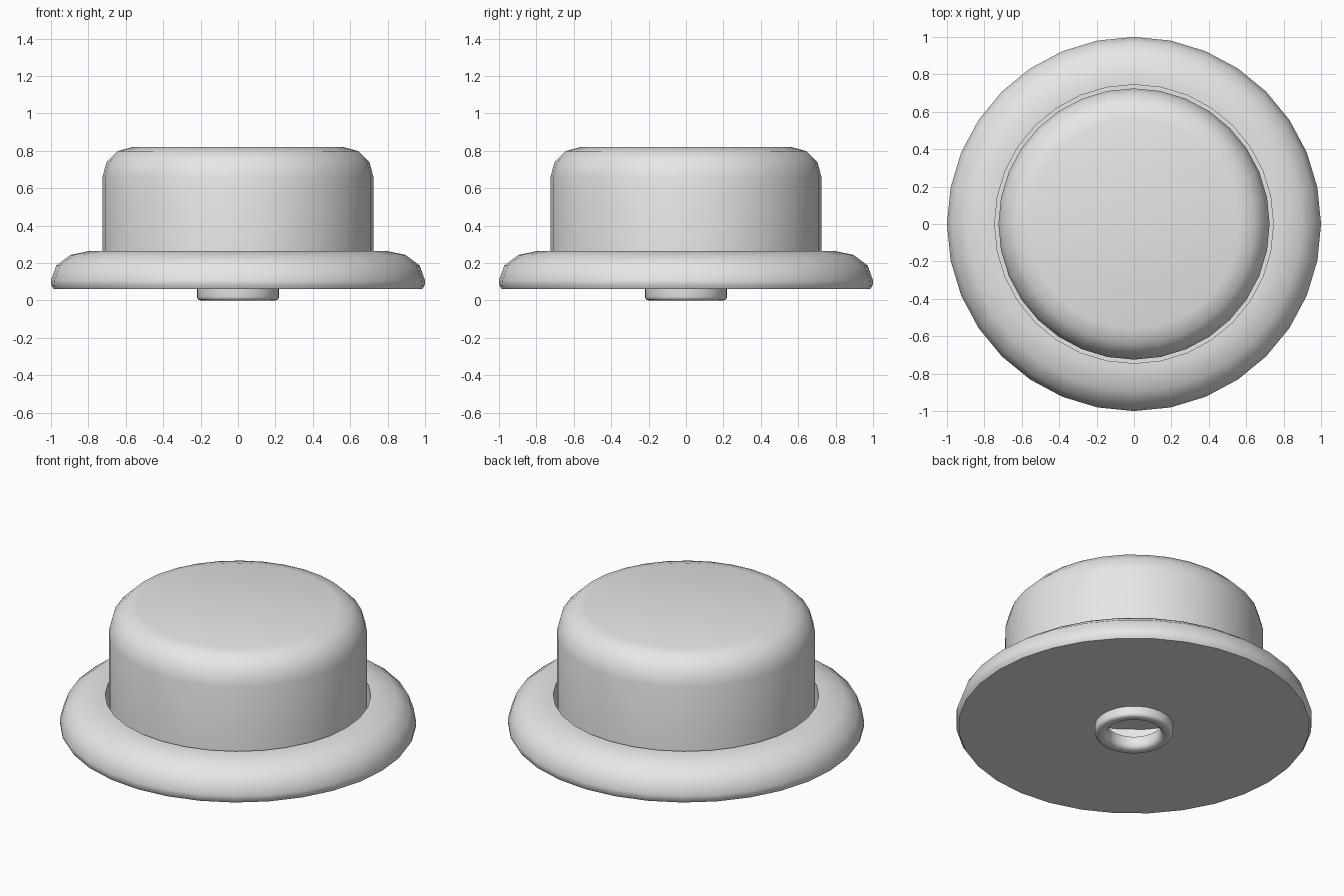
import bpy, bmesh, math

cube = bpy.data.objects.get("Cube")
if cube:
    bpy.data.objects.remove(cube, do_unlink=True)

SIDES = 32

grey = bpy.data.materials.new("light_grey")
grey.use_nodes = True
grey.diffuse_color = (0.8, 0.8, 0.8, 1)
grey.node_tree.nodes["Principled BSDF"].inputs["Base Color"].default_value = (0.8, 0.8, 0.8, 1)


def lathe(name, profile, closed=False, angle=50):
    """Turn a (radius, z) profile around the z axis."""
    bm = bmesh.new()
    rings = []
    for r, z in profile:
        if r == 0:
            rings.append([bm.verts.new((0, 0, z))] * SIDES)
        else:
            rings.append([bm.verts.new((r * math.cos(2 * math.pi * i / SIDES),
                                        r * math.sin(2 * math.pi * i / SIDES), z))
                          for i in range(SIDES)])
    pairs = list(zip(rings, rings[1:]))
    if closed:
        pairs.append((rings[-1], rings[0]))
    for a, b in pairs:
        for i in range(SIDES):
            j = (i + 1) % SIDES
            corners = list(dict.fromkeys((a[i], a[j], b[j], b[i])))
            bm.faces.new(corners)
    bmesh.ops.recalc_face_normals(bm, faces=bm.faces)
    mesh = bpy.data.meshes.new(name)
    bm.to_mesh(mesh)
    bm.free()
    mesh.materials.append(grey)
    obj = bpy.data.objects.new(name, mesh)
    bpy.context.collection.objects.link(obj)
    bpy.ops.object.select_all(action="DESELECT")
    obj.select_set(True)
    bpy.context.view_layer.objects.active = obj
    bpy.ops.object.shade_smooth_by_angle(angle=math.radians(angle))
    return obj


def arc(cr, cz, wr, wz, start, end, steps):
    """Points on an elliptical corner, angles in degrees."""
    angles = [math.radians(start + (end - start) * k / steps) for k in range(steps + 1)]
    return [(cr + wr * math.cos(t), cz + wz * math.sin(t)) for t in angles]


# Push button: rounded cap, hollow underneath
lathe("button_cap",
      [(0, 0.82)] + arc(0.562, 0.657, 0.163, 0.163, 90, 0, 3)
      + [(0.725, 0.1), (0.7, 0.1), (0.7, 0.44), (0, 0.44)])

# Wide collar with rounded rim, and a base plate with a central hole
lathe("collar",
      [(0.745, 0.265)] + arc(0.79, 0.107, 0.21, 0.158, 90, 0, 3)
      + [(0.998, 0.08), (0.985, 0.06), (0.16, 0.06), (0.16, 0.08), (0.745, 0.08)],
      closed=True)

# Small rounded ring around the hole underneath
lathe("bottom_ring",
      [(0.22, 0.075)] + arc(0.2, 0.02, 0.02, 0.02, 0, -90, 3)
      + arc(0.18, 0.03, 0.03, 0.03, -90, -180, 3) + [(0.15, 0.075)],
      closed=True)
